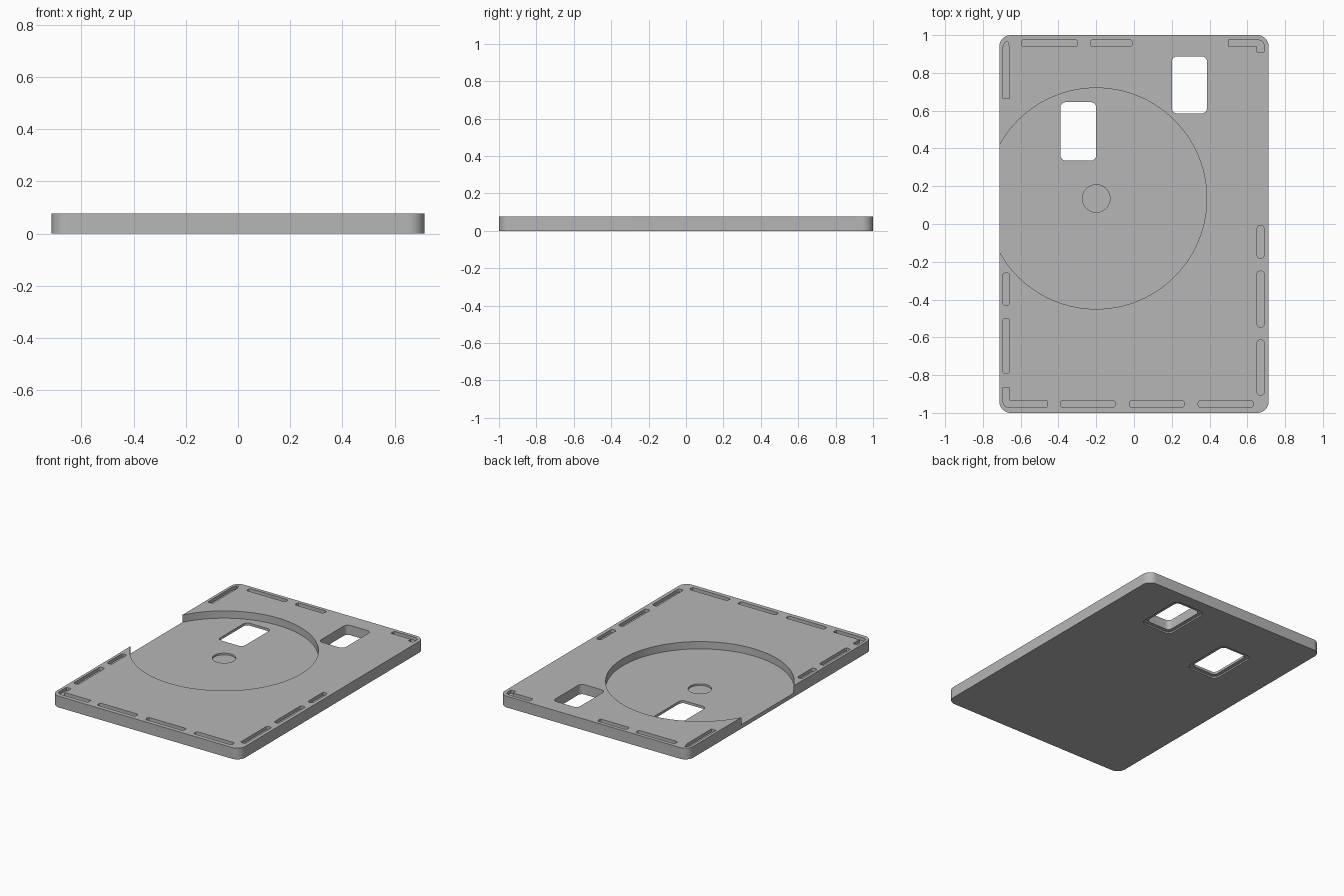
import bpy, bmesh, math

cube = bpy.data.objects.get("Cube")
if cube:
    bpy.data.objects.remove(cube, do_unlink=True)

THICK = 0.077      # plate thickness
FLOOR = 0.027      # height of the round pocket floor
SLOT_FLOOR = 0.055

grey = bpy.data.materials.new("plain grey")
grey.use_nodes = True
colour = (0.47, 0.47, 0.47, 1)
grey.diffuse_color = colour
bsdf = grey.node_tree.nodes["Principled BSDF"]
bsdf.inputs["Base Color"].default_value = colour
bsdf.inputs["Roughness"].default_value = 0.6


def rounded_rect(x0, x1, y0, y1, r, steps=8):
    pts = []
    corners = [(x1 - r, y1 - r), (x0 + r, y1 - r), (x0 + r, y0 + r), (x1 - r, y0 + r)]
    for k, (cx, cy) in enumerate(corners):
        for i in range(steps + 1):
            a = math.pi / 2 * (k + i / steps)
            pts.append((cx + r * math.cos(a), cy + r * math.sin(a)))
    return pts


def circle(cx, cy, r, n):
    return [(cx + r * math.cos(math.tau * i / n), cy + r * math.sin(math.tau * i / n))
            for i in range(n)]


def prisms(name, outlines, z0, z1):
    """Upright prisms over the given outlines, as one object."""
    bm = bmesh.new()
    for pts in outlines:
        face = bm.faces.new([bm.verts.new((x, y, z0)) for x, y in pts])
        top = bmesh.ops.extrude_face_region(bm, geom=[face])["geom"]
        bmesh.ops.translate(bm, vec=(0, 0, z1 - z0),
                            verts=[v for v in top if isinstance(v, bmesh.types.BMVert)])
    bmesh.ops.recalc_face_normals(bm, faces=bm.faces)
    mesh = bpy.data.meshes.new(name)
    bm.to_mesh(mesh)
    bm.free()
    mesh.materials.append(grey)
    obj = bpy.data.objects.new(name, mesh)
    bpy.context.collection.objects.link(obj)
    return obj


def cut(body, name, outlines, z0, z1):
    cutter = prisms(name, outlines, z0, z1)
    cutter.hide_render = True
    mod = body.modifiers.new(name, "BOOLEAN")
    mod.operation = "DIFFERENCE"
    mod.solver = "EXACT"
    mod.object = cutter
    bpy.context.view_layer.objects.active = body
    bpy.ops.object.modifier_apply(modifier=mod.name)
    bpy.data.objects.remove(cutter, do_unlink=True)


# Plate with rounded corners
plate = prisms("base_plate", [rounded_rect(-0.713, 0.713, -1, 1, 0.06, 12)], 0, THICK)

# Round pocket, open on one side, with a shallow centre recess
cut(plate, "round_pocket", [circle(-0.2, 0.135, 0.585, 160)], FLOOR, 0.2)
cut(plate, "centre_recess", [circle(-0.2, 0.135, 0.073, 48)], FLOOR - 0.012, 0.2)

# Two windows, each with a shallow step underneath
windows = [(-0.39, -0.2, 0.335, 0.645), (0.2, 0.387, 0.585, 0.888)]
cut(plate, "windows", [rounded_rect(*w, 0.03) for w in windows], -0.1, 0.2)
m = 0.025
cut(plate, "window_steps",
    [rounded_rect(a - m, b + m, c - m, d + m, 0.04) for a, b, c, d in windows], -0.1, 0.01)

# Edge slots
half = 0.018
slots = []
for x, spans in ((-0.676, [(-0.43, -0.26), (-0.79, -0.5)]),
                 (0.67, [(-0.18, -0.01), (-0.545, -0.25), (-0.905, -0.615)])):
    slots += [rounded_rect(x - half, x + half, a, b, 0.012, 3) for a, b in spans]
for y, spans in ((0.957, [(-0.595, -0.3), (-0.23, -0.01)]),
                 (-0.952, [(-0.39, -0.1), (-0.025, 0.265), (0.34, 0.63)])):
    slots += [rounded_rect(a, b, y - half, y + half, 0.012, 3) for a, b in spans]

# Slot with a tapered tip, and the two corner slots
slots.append([(-0.694, 0.665), (-0.658, 0.665), (-0.658, 0.93), (-0.67, 0.968),
              (-0.684, 0.96), (-0.694, 0.935)])
slots.append([(-0.694, -0.865), (-0.694, -0.945), (-0.685, -0.963), (-0.668, -0.97),
              (-0.46, -0.97), (-0.46, -0.934), (-0.658, -0.934), (-0.658, -0.865)])
slots.append([(0.5, 0.975), (0.66, 0.975), (0.68, 0.967), (0.688, 0.95), (0.688, 0.91),
              (0.652, 0.91), (0.652, 0.939), (0.5, 0.939)])
cut(plate, "edge_slots", slots, SLOT_FLOOR, 0.2)

# Smooth rounded walls, sharp rims
bpy.ops.object.select_all(action="DESELECT")
plate.select_set(True)
bpy.context.view_layer.objects.active = plate
bpy.ops.object.shade_smooth_by_angle(angle=math.radians(30))
